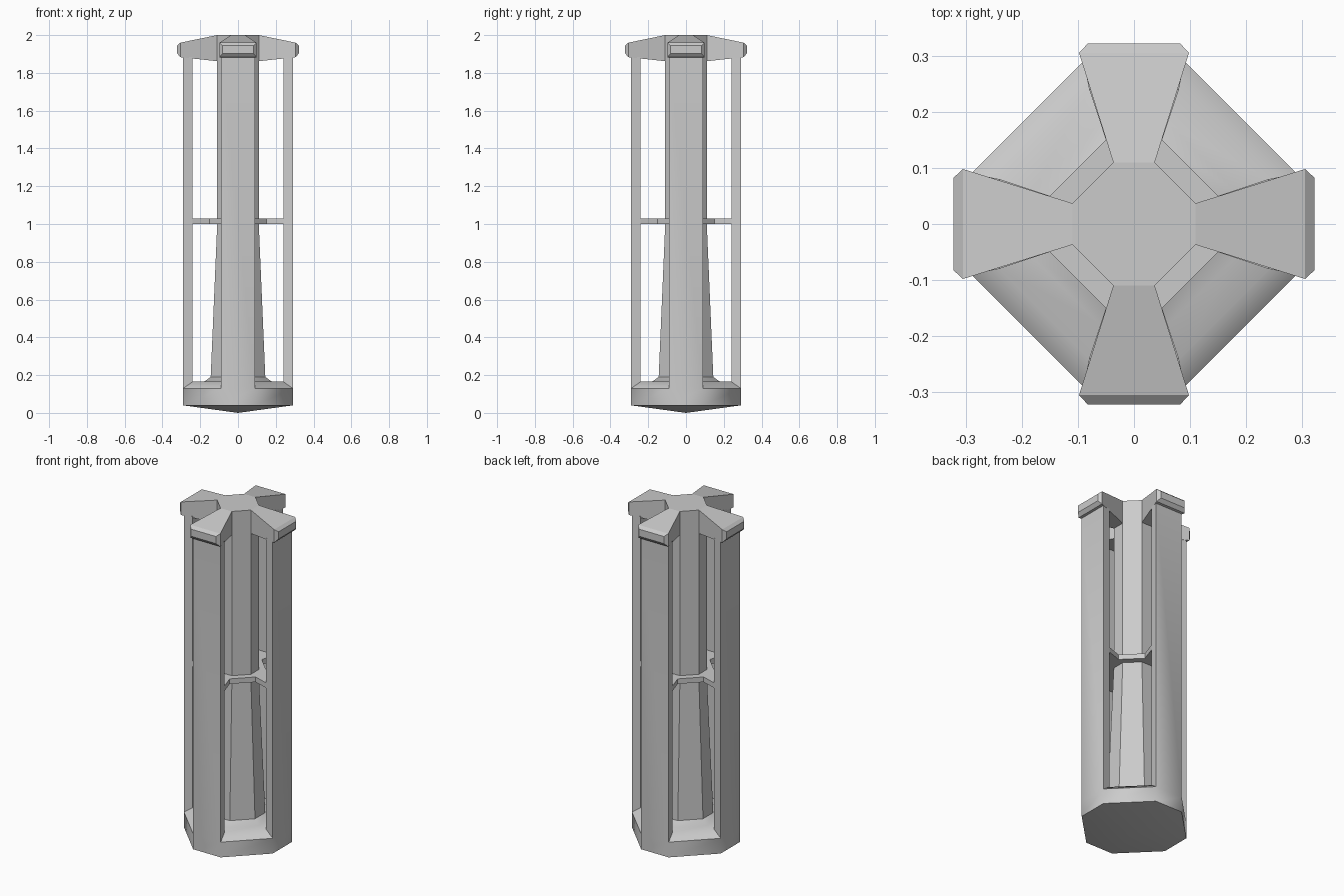
import bpy, bmesh, math
from mathutils import Matrix

if "Cube" in bpy.data.objects:
    bpy.data.objects.remove(bpy.data.objects["Cube"])


def octagon(a, b, z):
    """Eight-sided ring: flats at +-a with half width b, diagonals between."""
    pts = []
    for k in range(4):
        c, s = round(math.cos(k * math.pi / 2)), round(math.sin(k * math.pi / 2))
        for x, y in ((a, -b), (a, b)):
            pts.append((c * x - s * y, s * x + c * y, z))
    return pts


def section(r, w, z0, z1):
    """Rectangle across an arm pointing along +x."""
    return [(r, -w, z0), (r, w, z0), (r, w, z1), (r, -w, z1)]


def loft(bm, rings, cap_start=True):
    loops = [[bm.verts.new(p) for p in ring] for ring in rings]
    bands = []
    for a, b in zip(loops, loops[1:]):
        n = len(a)
        bands.append([bm.faces.new((a[i], a[(i + 1) % n], b[(i + 1) % n], b[i]))
                      for i in range(n)])
    if cap_start:
        bm.faces.new(loops[0][::-1])
    bm.faces.new(loops[-1])
    return loops, bands


def finish(bm, name, rot=0.0, smooth=False):
    bm.transform(Matrix.Rotation(rot, 4, 'Z'))
    bmesh.ops.recalc_face_normals(bm, faces=bm.faces[:])
    me = bpy.data.meshes.new(name)
    bm.to_mesh(me)
    bm.free()
    ob = bpy.data.objects.new(name, me)
    bpy.context.collection.objects.link(ob)
    if smooth:
        bpy.ops.object.select_all(action='DESELECT')
        ob.select_set(True)
        bpy.context.view_layer.objects.active = ob
        bpy.ops.object.shade_smooth_by_angle(angle=math.radians(50))
    return ob


# outer shell: pointed base, sloped rim, foot of the core, four wall panels
bm = bmesh.new()
loops, bands = loft(bm, [octagon(0.29, 0.09, 0.04), octagon(0.29, 0.09, 0.13),
                         octagon(0.24, 0.08, 0.165), octagon(0.18, 0.06, 0.165),
                         octagon(0.145, 0.048, 0.19)], cap_start=False)
tip = bm.verts.new((0, 0, 0))
for i in range(8):
    bm.faces.new((tip, loops[0][(i + 1) % 8], loops[0][i]))
ext = bmesh.ops.extrude_discrete_faces(bm, faces=bands[1][0::2])
for f in ext['faces']:
    for v in f.verts:
        v.co.z = 1.885
finish(bm, "shell", smooth=True)

# core column: tapered lower half, straight upper half
bm = bmesh.new()
loft(bm, [octagon(0.145, 0.048, 0.18), octagon(0.11, 0.037, 1.0),
          octagon(0.11, 0.037, 2.0)])
finish(bm, "core_column")

# collar plate halfway up
bm = bmesh.new()
loft(bm, [octagon(0.15, 0.05, 1.0), octagon(0.15, 0.05, 1.03)])
finish(bm, "collar_plate")

# flared arms of the collar and of the top cross
for k in range(4):
    bm = bmesh.new()
    loft(bm, [section(0.15, 0.05, 1.0, 1.03), section(0.24, 0.08, 1.0, 1.03)])
    finish(bm, f"collar_arm_{k + 1}", k * math.pi / 2)

    bm = bmesh.new()
    loft(bm, [section(0.11, 0.037, 1.862, 2.0), section(0.305, 0.098, 1.883, 1.96),
              section(0.322, 0.082, 1.903, 1.945)])
    finish(bm, f"top_arm_{k + 1}", k * math.pi / 2)
